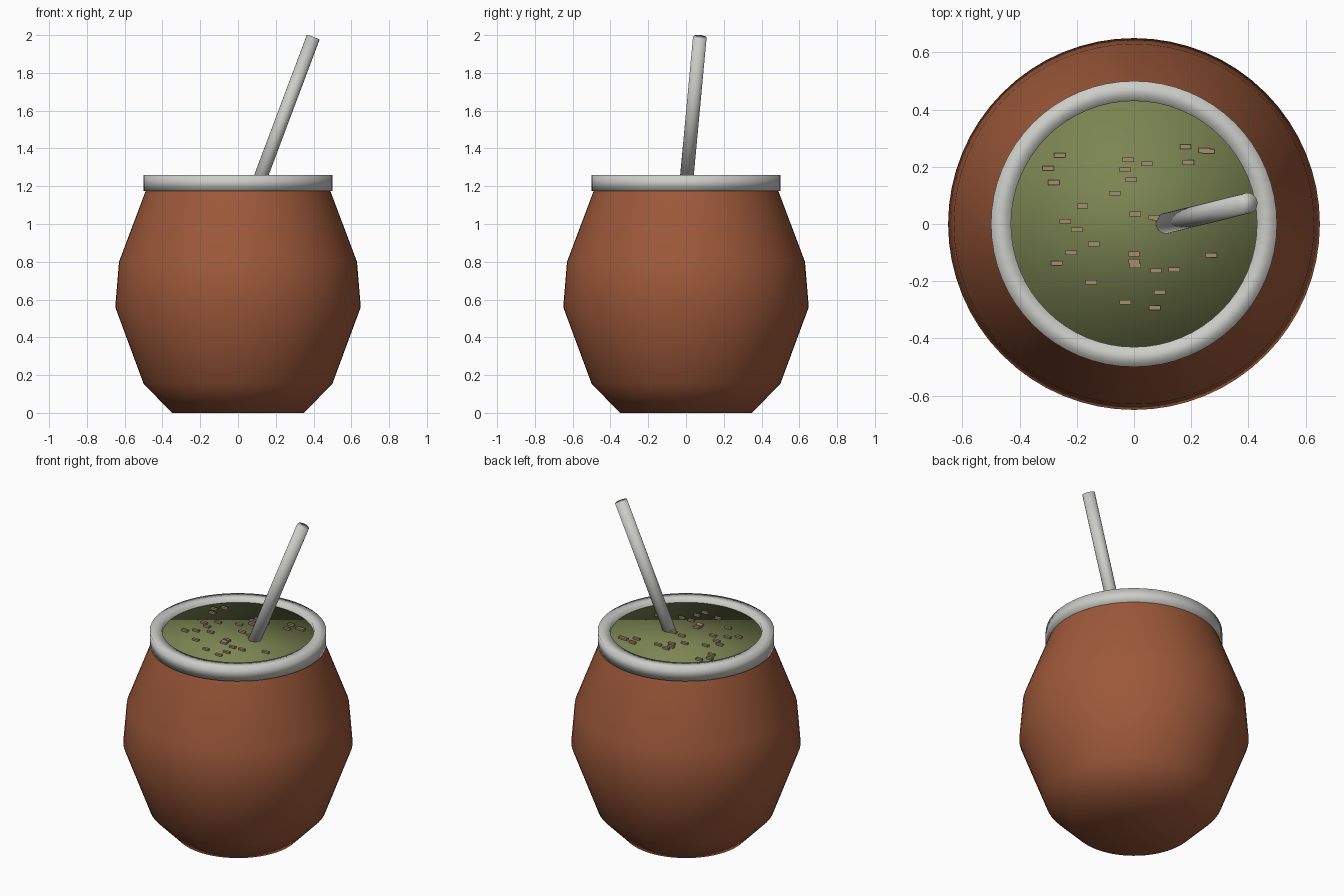
import bpy, bmesh, math
from mathutils import Vector, Matrix

if "Cube" in bpy.data.objects:
    bpy.data.objects.remove(bpy.data.objects["Cube"])


def material(name, rgb):
    m = bpy.data.materials.new(name)
    m.diffuse_color = (*rgb, 1)
    m.use_nodes = True
    m.node_tree.nodes["Principled BSDF"].inputs["Base Color"].default_value = m.diffuse_color
    return m


CLAY = material("brown clay", (0.34, 0.10, 0.042))
METAL = material("pale metal", (0.60, 0.61, 0.57))
GREEN = material("herb green", (0.20, 0.235, 0.085))
TAN = material("dry stem tan", (0.37, 0.27, 0.16))


def finish(name, bm, mat, smooth):
    bmesh.ops.recalc_face_normals(bm, faces=bm.faces)
    for f in bm.faces:
        f.smooth = smooth
    me = bpy.data.meshes.new(name)
    bm.to_mesh(me)
    bm.free()
    me.materials.append(mat)
    ob = bpy.data.objects.new(name, me)
    bpy.context.collection.objects.link(ob)
    return ob


def lathe(name, profile, mat, closed=False, steps=64):
    """Spin (radius, z) points round z; cap the ends or join them as a ring."""
    bm = bmesh.new()
    rings = [[bm.verts.new((r * math.cos(math.tau * i / steps),
                            r * math.sin(math.tau * i / steps), z))
              for i in range(steps)] for r, z in profile]
    pairs = list(zip(rings, rings[1:]))
    if closed:
        pairs.append((rings[-1], rings[0]))
    else:
        bm.faces.new(rings[0][::-1])
        bm.faces.new(rings[-1])
    for a, b in pairs:
        for i in range(steps):
            j = (i + 1) % steps
            bm.faces.new((a[i], a[j], b[j], b[i]))
    return finish(name, bm, mat, True)


# Gourd-shaped cup, metal rim and the herb filling
lathe("cup_body", [(0.35, 0), (0.50, 0.155), (0.65, 0.56), (0.63, 0.80),
                   (0.487, 1.18), (0.478, 1.205)], CLAY)
lathe("rim", [(0.43, 1.175), (0.50, 1.175), (0.50, 1.26), (0.43, 1.26)],
      METAL, closed=True)
SURFACE = 1.235
lathe("herb_filling", [(0.432, 1.19), (0.432, SURFACE)], GREEN)

# Leaning straw
entry, tip = Vector((0.115, 0.003, SURFACE)), Vector((0.398, 0.073, 1.988))
axis = (tip - entry).normalized()
foot = entry - axis * 0.14
bm = bmesh.new()
bmesh.ops.create_cone(
    bm, cap_ends=True, segments=24, radius1=0.036, radius2=0.036,
    depth=(tip - foot).length,
    matrix=Matrix.Translation((foot + tip) / 2)
    @ axis.to_track_quat('Z', 'Y').to_matrix().to_4x4())
finish("straw", bm, METAL, True)

# Chopped stems scattered on the filling
STEMS = [(-.26, .24), (-.30, .195), (-.28, .145), (-.02, .225), (-.03, .19),
         (-.01, .155), (.045, .21), (.18, .27), (.19, .215), (.245, .257),
         (.262, .254), (-.067, .108), (-.18, .063), (-.24, .01), (-.2, -.02),
         (.005, .035), (.07, .023), (.085, .018), (-.14, -.07), (-.22, -.10),
         (-.27, -.137), (0, -.105), (0, -.13), (.005, -.146), (.077, -.163),
         (.14, -.16), (.27, -.11), (-.15, -.203), (.09, -.238), (-.03, -.273),
         (.073, -.293)]
bm = bmesh.new()
for x, y in STEMS:
    bmesh.ops.create_cube(bm, size=1, matrix=Matrix.Translation((x, y, SURFACE + 0.003))
                          @ Matrix.Diagonal((0.04, 0.016, 0.016, 1)))
finish("herb_stems", bm, TAN, False)
